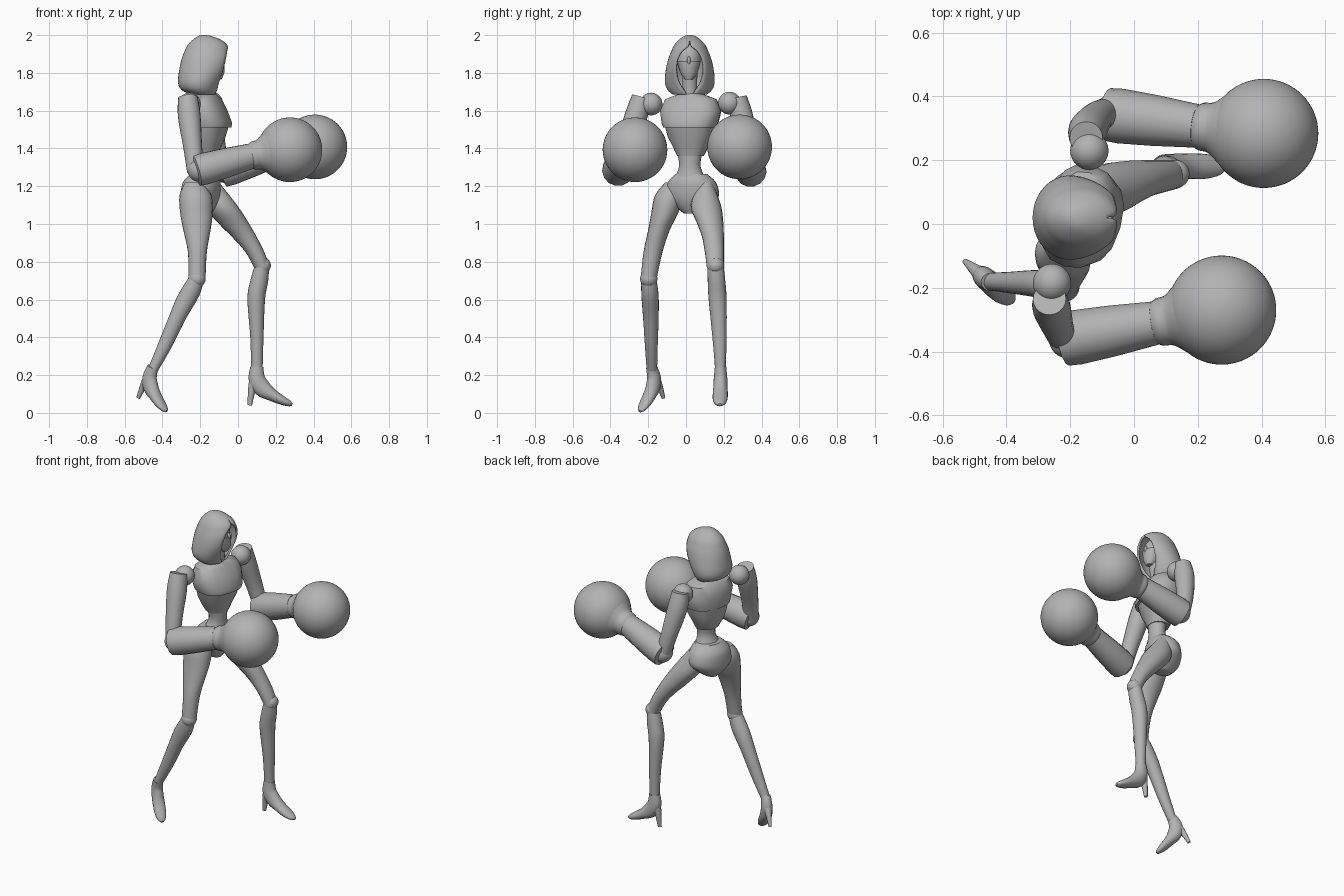
import bpy, bmesh, math
from mathutils import Vector as V

cube = bpy.data.objects.get("Cube")
if cube:
    bpy.data.objects.remove(cube, do_unlink=True)

grey = bpy.data.materials.new("plain_grey")
grey.use_nodes = True
COLOUR = (0.45, 0.45, 0.45, 1)
grey.diffuse_color = COLOUR
grey.node_tree.nodes["Principled BSDF"].inputs["Base Color"].default_value = COLOUR

UP = V((0, 0, 1))
X = V((1, 0, 0))


def finish(name, bm, angle=40):
    bmesh.ops.recalc_face_normals(bm, faces=bm.faces)
    mesh = bpy.data.meshes.new(name)
    bm.to_mesh(mesh)
    bm.free()
    mesh.materials.append(grey)
    ob = bpy.data.objects.new(name, mesh)
    bpy.context.collection.objects.link(ob)
    bpy.ops.object.select_all(action='DESELECT')
    ob.select_set(True)
    bpy.context.view_layer.objects.active = ob
    bpy.ops.object.shade_smooth_by_angle(angle=math.radians(angle))
    return ob


def refine(rings, steps=4):
    """Catmull-Rom smoothing between the given rings."""
    out = []
    last = len(rings) - 1
    for i in range(last):
        quad = (rings[max(i - 1, 0)], rings[i], rings[i + 1], rings[min(i + 2, last)])
        for k in range(steps):
            t = k / steps
            out.append([b + t * (c - a) / 2 + t * t * (a - 2.5 * b + 2 * c - d / 2)
                        + t ** 3 * (1.5 * (b - c) + (d - a) / 2) for a, b, c, d in zip(*quad)])
    return out + [rings[last]]


def loft(name, rings, side=X, flat=True, n=20, power=1.0, smooth=True):
    """Skin over elliptical rings (x, y, z, half size along side, half size across)."""
    if smooth:
        rings = refine(rings)
    centres = [V(r[:3]) for r in rings]
    bm = bmesh.new()
    loops = []
    for i, r in enumerate(rings):
        tangent = centres[min(i + 1, len(rings) - 1)] - centres[max(i - 1, 0)]
        across = (UP if flat else tangent.normalized()).cross(side).normalized()
        loop = []
        for k in range(n):
            t = math.tau * k / n
            c, s = (math.copysign(abs(q) ** power, q) for q in (math.cos(t), math.sin(t)))
            loop.append(bm.verts.new(centres[i] + side * (r[3] * c) + across * (r[4] * s)))
        loops.append(loop)
    for a, b in zip(loops, loops[1:]):
        for k in range(n):
            bm.faces.new((a[k], a[(k + 1) % n], b[(k + 1) % n], b[k]))
    bm.faces.new(loops[0])
    bm.faces.new(loops[-1])
    return finish(name, bm)


def ball(name, centre, radius, scale=(1, 1, 1), detail=24):
    bm = bmesh.new()
    bmesh.ops.create_uvsphere(bm, u_segments=detail * 2, v_segments=detail, radius=radius)
    bmesh.ops.scale(bm, vec=scale, verts=bm.verts)
    bmesh.ops.translate(bm, vec=centre, verts=bm.verts)
    return finish(name, bm)


def limb(name, spans):
    """Leg part from horizontal slices (z, x0, x1, y0, y1)."""
    return loft(name, [((a + b) / 2, (c + d) / 2, z, (b - a) / 2, (d - c) / 2)
                       for z, a, b, c, d in spans])


# Torso: twisted chest, slim waist and hips
yaw = math.radians(-16)
forward = V((math.cos(yaw), math.sin(yaw), 0))
core = V((-0.19, 0.03, 0))


def trunk(name, slices, **kw):
    rings = []
    for z, back, front, half in slices:
        c = core + forward * ((back + front) / 2)
        rings.append((c.x, c.y, z, (front - back) / 2, half))
    return loft(name, rings, side=forward, **kw)


trunk("upper_chest", [(1.69, -.03, .07, .06), (1.66, -.07, .095, .14), (1.6, -.09, .125, .165),
                      (1.535, -.09, .153, .15), (1.51, -.088, .15, .14)],
      n=16, power=.8, smooth=False)
trunk("rib_cage", [(1.53, -.085, .14, .138), (1.46, -.075, .12, .12), (1.41, -.065, .1, .095),
                   (1.36, -.04, .085, .07)], n=16, power=.85, smooth=False)
loft("waist", [(-.165, .02, 1.42, .06, .08), (-.16, .02, 1.33, .05, .058),
               (-.165, .02, 1.28, .055, .065), (-.175, .02, 1.22, .075, .095)], side=forward)
trunk("pelvis", [(1.265, -.06, .08, .085), (1.22, -.1, .095, .13), (1.15, -.11, .09, .145),
                 (1.1, -.1, .075, .1), (1.055, -.06, .05, .04)], n=24)
loft("neck", [(-.17, .02, 1.62, .06, .075), (-.16, .02, 1.69, .04, .042),
              (-.15, .02, 1.8, .04, .04)])

# Head, with a thin mask over the lower face
loft("head", [(-.11, .015, 1.765, .015, .015), (-.125, .015, 1.79, .045, .04),
              (-.14, .015, 1.85, .06, .06), (-.15, .015, 1.91, .062, .06),
              (-.155, .015, 1.95, .035, .035)])
loft("mask", [(-.105, .015, 1.765, .018, .02), (-.118, .015, 1.8, .046, .045),
              (-.13, .015, 1.862, .058, .063)], smooth=False)
ball("nose", (-.078, .015, 1.865), .015, (.8, .6, 1.5), 8)

# Hood: open-fronted shell, slices are (z, front x, back x, half width, half opening)
hood_slices = refine([(1.685, -.12, -.25, .09, .018), (1.71, -.11, -.3, .118, .035),
                      (1.75, -.1, -.318, .132, .06), (1.81, -.08, -.312, .128, .075),
                      (1.87, -.065, -.3, .115, .07), (1.91, -.058, -.285, .1, .05),
                      (1.945, -.055, -.268, .084, .01), (1.975, -.09, -.24, .058, 0),
                      (1.995, -.14, -.21, .03, 0), (2.0, -.17, -.19, .006, 0)], 3)
bm = bmesh.new()
rows = []
STEPS = 32
for z, front, back, half, gap in hood_slices:
    start = math.asin(max(0, min(1, gap / half)))
    radius = (front - back) / (1 + math.cos(start))
    row = []
    for k in range(STEPS + 1):
        t = start + (math.tau - 2 * start) * k / STEPS
        row.append(bm.verts.new((back + radius * (1 + math.cos(t)), .02 + half * math.sin(t), z)))
    rows.append(row)
for a, b in zip(rows, rows[1:]):
    for k in range(STEPS):
        bm.faces.new((a[k], a[k + 1], b[k + 1], b[k]))
bm.faces.new(rows[-1][:-1])
bmesh.ops.remove_doubles(bm, verts=bm.verts, dist=.0005)
hood = finish("hood", bm)
shell = hood.modifiers.new("thickness", 'SOLIDIFY')
shell.thickness = .012


# Arms: shoulder ball, upper arm, forearm, flared cuff and round glove
def arm(tag, shoulder, upper, elbow, wrist, glove):
    ball(tag + "_shoulder", shoulder, .06)
    axis = V(upper[-1]) - V(upper[0])
    loft(tag + "_upper_arm", [(*p, r, r) for p, r in zip(upper, (.052, .06, .05, .045))],
         side=axis.cross(X).normalized(), flat=False)
    ball(tag + "_elbow", elbow, .062)
    e, w, g = V(elbow), V(wrist), V(glove)
    reach = (w - e).normalized()
    side = reach.cross(UP).normalized()
    loft(tag + "_forearm", [(*e.lerp(w, t), r, r) for t, r in
                            ((-.07, .066), (-.05, .083), (.1, .086), (.5, .08), (1, .068))],
         side=side, flat=False, n=14, smooth=False)
    loft(tag + "_cuff", [(*w.lerp(g, t), r, r) for t, r in
                         ((-.06, .062), (.05, .075), (.2, .08), (.38, .11), (.55, .14))],
         side=side, flat=False)
    ball(tag + "_glove", glove, .171, detail=32)


arm("right", (-.257, -.185, 1.635),
    [(-.265, -.235, 1.67), (-.258, -.265, 1.57), (-.24, -.32, 1.41), (-.225, -.355, 1.28)],
    (-.205, -.36, 1.285), (.07, -.31, 1.36), (.275, -.27, 1.393))
arm("left", (-.14, .23, 1.64),
    [(-.15, .27, 1.67), (-.145, .295, 1.57), (-.115, .335, 1.41), (-.085, .35, 1.29)],
    (-.07, .342, 1.28), (.2, .307, 1.37), (.407, .284, 1.408))

# Legs
limb("right_thigh", [(1.22, -.28, -.19, -.11, -.04), (1.15, -.31, -.14, -.165, -.01),
                     (1.05, -.305, -.135, -.185, -.045), (.97, -.29, -.145, -.2, -.085),
                     (.85, -.265, -.165, -.225, -.125), (.71, -.262, -.172, -.24, -.155)])
limb("right_calf", [(.715, -.262, -.178, -.238, -.157), (.62, -.32, -.205, -.236, -.145),
                    (.5, -.37, -.275, -.227, -.145), (.35, -.43, -.35, -.217, -.15),
                    (.22, -.482, -.425, -.208, -.153)])
limb("left_thigh", [(1.22, -.19, -.1, .07, .14), (1.1, -.18, -.005, .025, .185),
                    (1, -.1, .06, .06, .198), (.93, -.03, .1, .085, .2),
                    (.85, .04, .14, .1, .2), (.77, .085, .17, .11, .2)])
limb("left_calf", [(.785, .09, .165, .115, .198), (.7, .065, .16, .115, .208),
                   (.6, .05, .143, .12, .215), (.4, .065, .135, .14, .215),
                   (.22, .07, .13, .155, .21)])
ball("right_knee", (-.217, -.197, .71), .046)
ball("left_knee", (.13, .157, .78), .044)


# High-heeled shoes, drawn in a plane along the foot and tipped by a pitch angle
def shoe(tag, ankle, heading, pitch, size):
    ahead = V((math.cos(heading), math.sin(heading), 0))
    side = UP.cross(ahead)
    c, s = math.cos(pitch) * size, math.sin(pitch) * size

    def place(points):
        return [(*(V(ankle) + ahead * (f * c - h * s) + UP * (f * s + h * c)), a * size, b * size)
                for f, h, a, b in points]
    loft(tag + "_shoe", place([(0, .015, .03, .034), (0, -.05, .036, .044), (.03, -.1, .038, .046),
                               (.08, -.135, .04, .033), (.13, -.162, .038, .025),
                               (.17, -.18, .026, .016), (.187, -.187, .01, .007)]),
         side=side, flat=False)
    loft(tag + "_heel", place([(-.012, -.06, .028, .03), (-.027, -.11, .02, .02),
                               (-.038, -.19, .01, .012)]), side=side, flat=False, n=12)


shoe("left", (.1, .183, .23), -.02, 0, 1)
shoe("right", (-.455, -.18, .23), math.radians(-40), math.radians(-21), .92)
